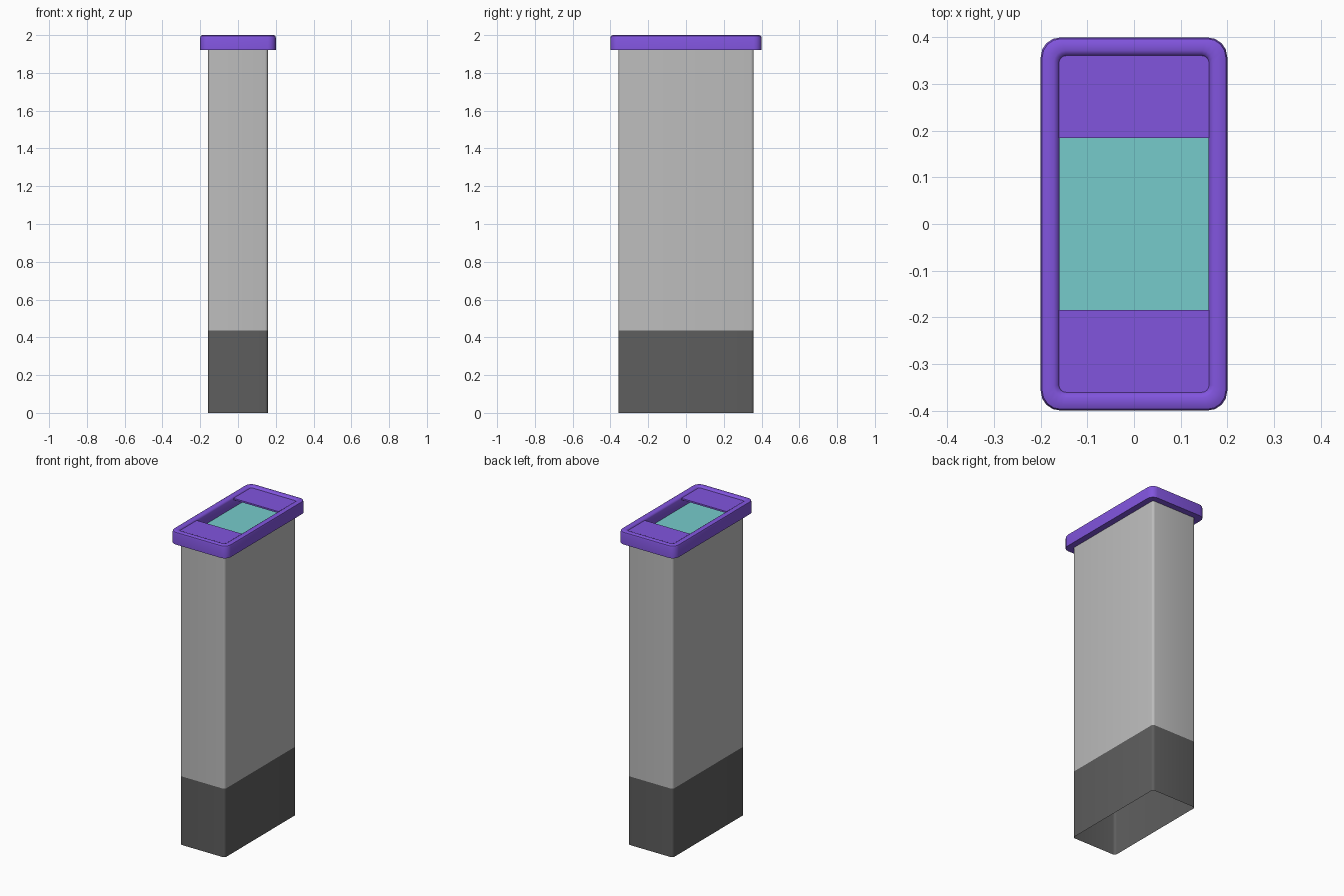
import bpy, bmesh, math

if "Cube" in bpy.data.objects:
    bpy.data.objects.remove(bpy.data.objects["Cube"])


def material(name, rgb):
    m = bpy.data.materials.new(name)
    m.diffuse_color = (*rgb, 1)
    m.use_nodes = True
    m.node_tree.nodes["Principled BSDF"].inputs["Base Color"].default_value = m.diffuse_color
    return m


purple = material("purple", (0.22, 0.09, 0.73))
teal = material("teal", (0.18, 0.60, 0.60))
grey = material("light grey", (0.51, 0.51, 0.51))
dark = material("dark grey", (0.112, 0.112, 0.112))


def rounded_rect(hx, hy, r, seg=4):
    """Counter-clockwise outline of a rounded rectangle."""
    pts = []
    for k, (sx, sy) in enumerate([(1, 1), (-1, 1), (-1, -1), (1, -1)]):
        for i in range(seg + 1):
            a = math.pi / 2 * (k + i / seg)
            pts.append((sx * (hx - r) + r * math.cos(a), sy * (hy - r) + r * math.sin(a)))
    return pts


def loft(name, rings, mats, closed=False, rule=None, fill=False):
    """Skin a stack of rounded rectangles given as (half x, half y, radius, z)."""
    bm = bmesh.new()
    loops = [[bm.verts.new((x, y, z)) for x, y in rounded_rect(hx, hy, r)]
             for hx, hy, r, z in rings]
    pairs = list(zip(loops, loops[1:])) + ([(loops[-1], loops[0])] if closed else [])
    for a, b in pairs:
        n = len(a)
        for i in range(n):
            j = (i + 1) % n
            bm.faces.new((a[i], a[j], b[j], b[i]))
    if fill:
        bm.faces.new(loops[-1])
    if closed:
        bmesh.ops.recalc_face_normals(bm, faces=bm.faces)
    if rule:
        for f in bm.faces:
            f.material_index = rule(f.calc_center_median())
    me = bpy.data.meshes.new(name)
    bm.to_mesh(me)
    bm.free()
    ob = bpy.data.objects.new(name, me)
    bpy.context.collection.objects.link(ob)
    for m in mats:
        me.materials.append(m)
    bpy.ops.object.select_all(action='DESELECT')
    ob.select_set(True)
    bpy.context.view_layer.objects.active = ob
    bpy.ops.object.shade_smooth_by_angle(angle=math.radians(40))
    return ob


# Tall hollow column, open at the bottom, dark lower band
loft("column", [(0.158, 0.358, 0.015, z) for z in (0, 0.435, 1.925)],
     [dark, grey], rule=lambda c: int(c.z > 0.435))

# Rounded lip around the top
loft("top_rim", [
    (0.16, 0.36, 0.015, 1.92), (0.16, 0.36, 0.015, 1.988),
    (0.164, 0.364, 0.019, 1.996), (0.172, 0.372, 0.025, 2.0),
    (0.188, 0.388, 0.034, 2.0), (0.197, 0.397, 0.04, 1.996),
    (0.20, 0.40, 0.042, 1.986), (0.20, 0.40, 0.042, 1.92)],
    [purple], closed=True)

# Teal floor sunk inside the rim
loft("sunken_floor", [(0.162, 0.362, 0.015, 1.925), (0.162, 0.362, 0.015, 1.932)],
     [teal], fill=True)

# Thin cover plates at both ends of the opening
for side, name in ((-1, "front_cover"), (1, "back_cover")):
    bpy.ops.mesh.primitive_cube_add(size=1, location=(0, side * 0.274, 1.985))
    plate = bpy.context.object
    plate.name = name
    plate.scale = (0.324, 0.18, 0.01)
    bpy.ops.object.transform_apply(location=False, rotation=False, scale=True)
    plate.data.materials.append(purple)
